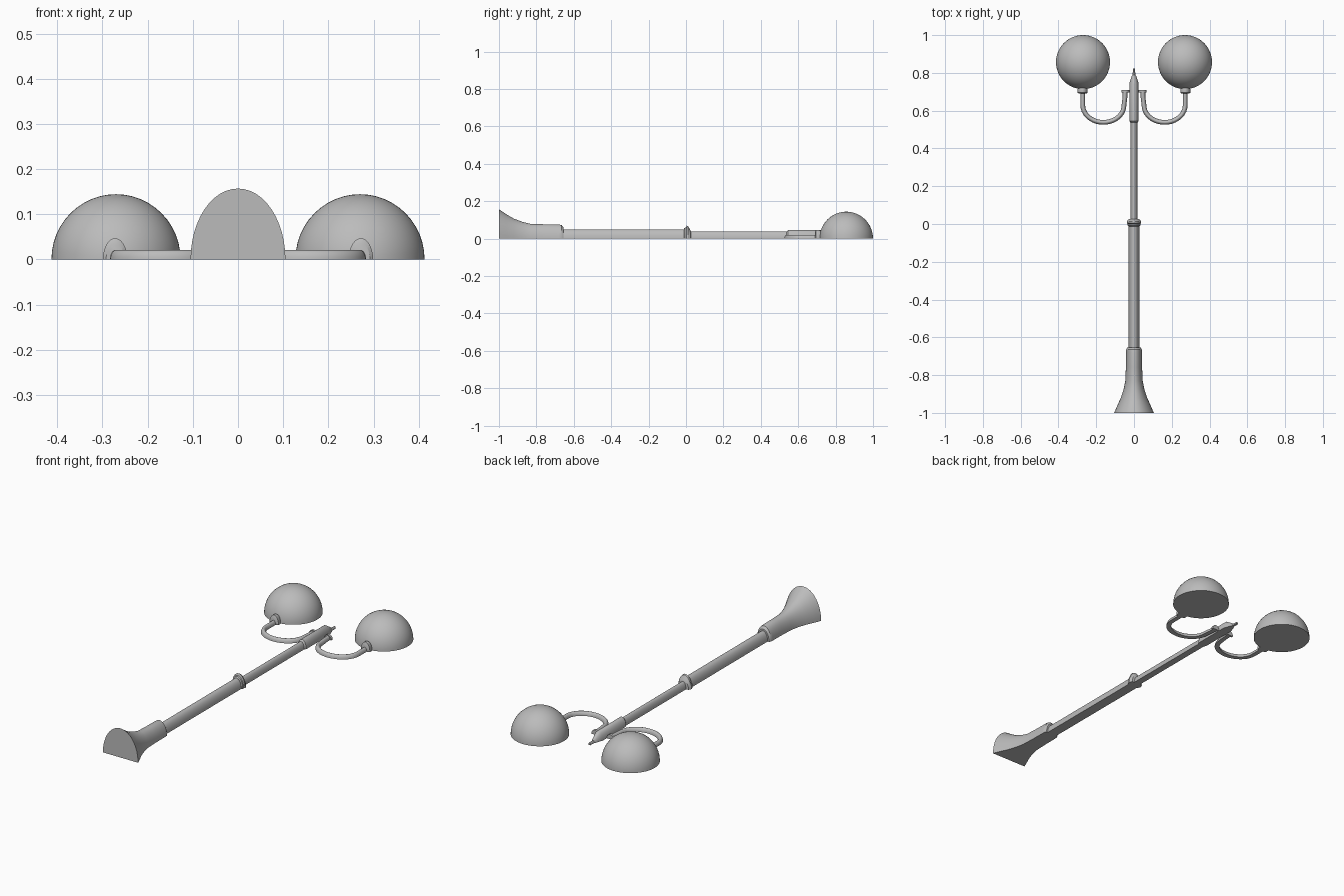
import bpy, bmesh, math
from mathutils import Vector

old = bpy.data.objects.get("Cube")
if old:
    bpy.data.objects.remove(old, do_unlink=True)

GREY = (0.5, 0.5, 0.5, 1)
metal = bpy.data.materials.new("plain grey")
metal.use_nodes = True
metal.diffuse_color = GREY
metal.node_tree.nodes["Principled BSDF"].inputs["Base Color"].default_value = GREY


def half_loft(name, rings, mirror=False, steps=24):
    """Skin flat-bottomed half-ellipse rings: (centre x, y, side vector, half width, height)."""
    bm = bmesh.new()
    loops = []
    for x, y, side, width, height in rings:
        loop = []
        for i in range(steps + 1):
            a = math.pi * i / steps
            p = Vector((x, y, 0)) + side * width * math.cos(a)
            p.z = height * math.sin(a)
            loop.append(bm.verts.new(p))
        loops.append(loop)
    count = steps + 1
    for a, b in zip(loops, loops[1:]):
        for i in range(count):
            j = (i + 1) % count
            bm.faces.new((a[i], a[j], b[j], b[i]))
    bm.faces.new(loops[0])
    bm.faces.new(loops[-1])
    bmesh.ops.recalc_face_normals(bm, faces=bm.faces)
    mesh = bpy.data.meshes.new(name)
    bm.to_mesh(mesh)
    bm.free()
    mesh.materials.append(metal)
    obj = bpy.data.objects.new(name, mesh)
    bpy.context.collection.objects.link(obj)
    if mirror:
        obj.modifiers.new("other side", 'MIRROR').use_axis[0] = True
    bpy.ops.object.select_all(action='DESELECT')
    obj.select_set(True)
    bpy.context.view_layer.objects.active = obj
    bpy.ops.object.shade_smooth_by_angle(angle=math.radians(32))
    return obj


def turned(name, profile, x=0, mirror=False):
    """Half-turned part along y from (y, half width, height) points."""
    side = Vector((1, 0, 0))
    return half_loft(name, [(x, y, side, w, h) for y, w, h in profile], mirror)


# Flared foot and its neck
turned("flared_base", [(-1, .105, .157), (-.96, .088, .13), (-.92, .07, .107),
                       (-.875, .055, .09), (-.83, .046, .079), (-.76, .043, .077),
                       (-.68, .042, .076), (-.665, .042, .073), (-.655, .036, .06)])

# Post sections and collar
turned("lower_post", [(-.66, .028, .05), (0, .028, .05)])
turned("middle_collar", [(-.012, .029, .052), (-.008, .034, .058), (0, .034, .06),
                         (.004, .038, .07), (.012, .038, .066), (.018, .034, .055),
                         (.024, .032, .045), (.026, .02, .04)])
turned("upper_post", [(.02, .0185, .038), (.545, .0185, .038)])

# Head of the post and its finial
turned("post_head", [(.537, .019, .038), (.545, .025, .046), (.745, .025, .046),
                     (.785, .011, .02), (.79, .007, .013), (.823, .006, .012)])

# Curved arms: short straight, half loop, straight up to the lamp
path = [Vector((.047, .70)), Vector((.048, .67))]
for i in range(21):
    a = math.pi * (1 + i / 20)
    path.append(Vector((.162 + .109 * math.cos(a), .628 + .09 * math.sin(a))))
path.append(Vector((.271, .70)))
rings = []
for i, p in enumerate(path):
    d = (path[min(i + 1, len(path) - 1)] - path[max(i - 1, 0)]).normalized()
    rings.append((p.x, p.y, Vector((d.y, -d.x, 0)), .0125, .021))
half_loft("lamp_arm", rings, mirror=True, steps=12)

# Small caps where the arms meet the head
turned("arm_cap", [(.697, .021, .025), (.71, .021, .025)], x=.046, mirror=True)

# Lamp sockets
turned("lamp_socket", [(.69, .02, .036), (.695, .027, .047), (.712, .027, .047),
                       (.725, .021, .038)], x=.272, mirror=True)

# Half globes
R = .143
globe = [(.857 - R * math.cos(t), R * math.sin(t), R * 1.01 * math.sin(t))
         for t in (math.pi * (i + .1) / 32.2 for i in range(33))]
turned("globe", globe, x=.27, mirror=True)
